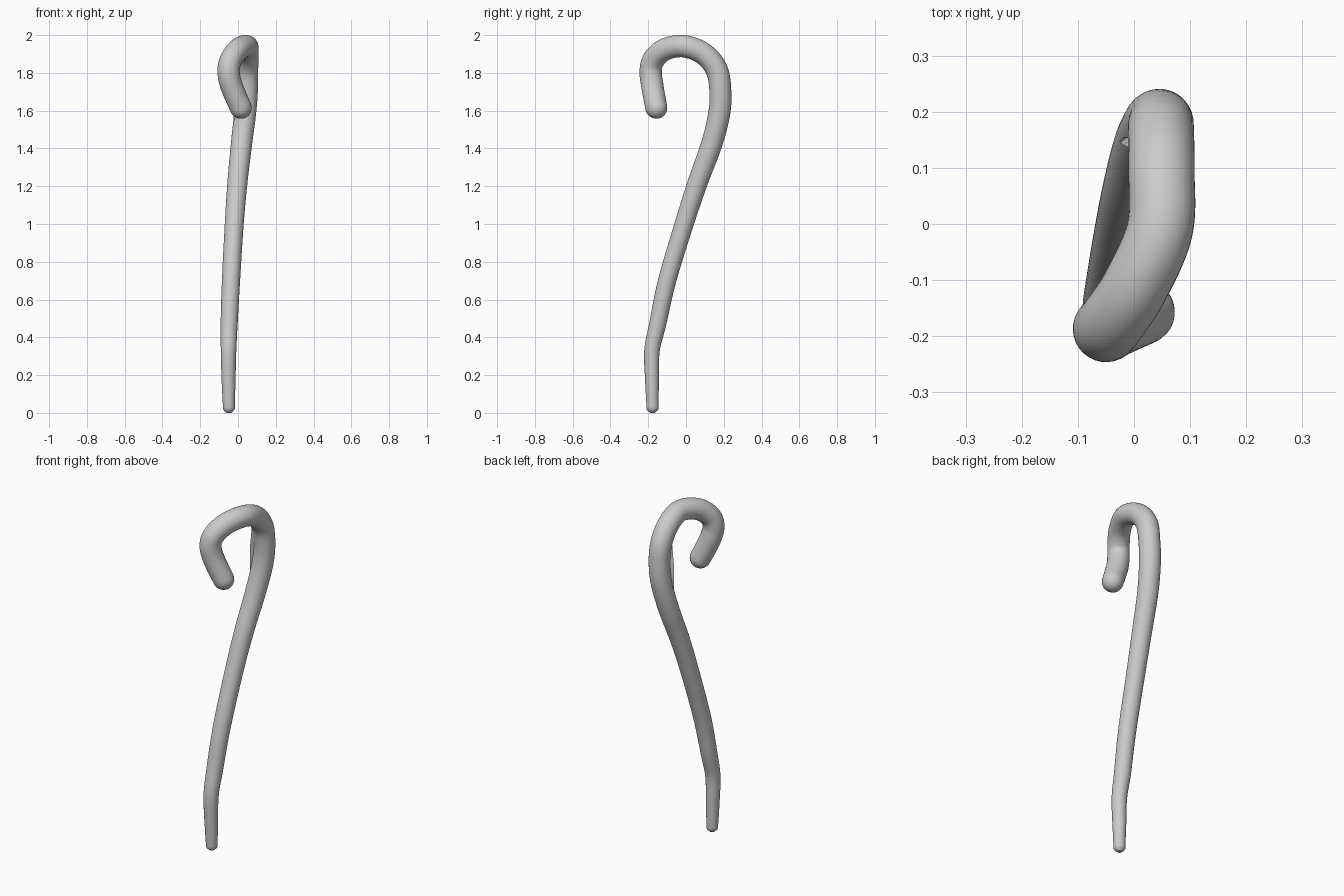
import bpy, bmesh, math
from mathutils import Vector

if "Cube" in bpy.data.objects:
    bpy.data.objects.remove(bpy.data.objects["Cube"])

SIDES, STEPS = 32, 8
# centre line control points: x, y, z, radius
PATH = [(-.048, -.177, .02, .031), (-.05, -.18, .18, .037), (-.05, -.18, .33, .041),
        (-.047, -.15, .47, .045), (-.037, -.10, .70, .048), (-.02, -.01, 1.0, .05),
        (-.003, .062, 1.22, .053), (.018, .135, 1.42, .056), (.037, .175, 1.58, .058),
        (.047, .182, 1.70, .058), (.048, .163, 1.815, .059), (.049, .095, 1.90, .059),
        (.046, -.01, 1.941, .059), (.003, -.11, 1.925, .059), (-.036, -.17, 1.872, .059),
        (-.05, -.187, 1.81, .059), (-.034, -.178, 1.73, .059), (.015, -.157, 1.615, .058)]
pts = [Vector(p) for p in PATH]


def smooth_path():
    out = []
    for i in range(len(pts) - 1):
        p0, p1, p2 = pts[max(i - 1, 0)], pts[i], pts[i + 1]
        p3 = pts[min(i + 2, len(pts) - 1)]
        for s in range(STEPS):
            t = s / STEPS
            out.append(.5 * (2 * p1 + (p2 - p0) * t + (2 * p0 - 5 * p1 + 4 * p2 - p3) * t * t
                             + (3 * p1 - p0 - 3 * p2 + p3) * t ** 3))
    return out + [pts[-1]]


def finish(name, bm):
    bmesh.ops.recalc_face_normals(bm, faces=bm.faces)
    me = bpy.data.meshes.new(name)
    bm.to_mesh(me)
    bm.free()
    ob = bpy.data.objects.new(name, me)
    bpy.context.collection.objects.link(ob)
    for o in bpy.context.selected_objects:
        o.select_set(False)
    ob.select_set(True)
    bpy.context.view_layer.objects.active = ob
    bpy.ops.object.shade_smooth_by_angle(angle=math.radians(40))


# rings carried along the path without twisting: centre, tangent, side, radius
samples = smooth_path()
rings, side = [], Vector((1, 0, 0))
for i, s in enumerate(samples):
    tan = (samples[min(i + 1, len(samples) - 1)].xyz - samples[max(i - 1, 0)].xyz).normalized()
    side = (side - tan * side.dot(tan)).normalized()
    rings.append((s.xyz, tan, side, s.w))


def tube(name, part, cap_start=False, cap_end=False):
    bm = bmesh.new()
    loops = []
    for c, tan, u, r in part:
        v = tan.cross(u)
        loops.append([bm.verts.new(c + r * (u * math.cos(a) + v * math.sin(a)))
                      for a in (2 * math.pi * k / SIDES for k in range(SIDES))])
    for a, b in zip(loops, loops[1:]):
        for k in range(SIDES):
            n = (k + 1) % SIDES
            bm.faces.new((a[k], a[n], b[n], b[k]))
    if cap_start:
        bm.faces.new(loops[0])
    if cap_end:
        bm.faces.new(loops[-1])
    finish(name, bm)


# blunt ferrule at the foot and rounded knob at the hook end
c, t, u, r = rings[0]
foot = [(c - t * .02, t, u, .012), (c - t * .008, t, u, .026)]
c, t, u, r = rings[-1]
knob = [(c + t * r * math.sin(a), t, u, r * math.cos(a))
        for a in (math.radians(d) for d in (15, 30, 45, 60, 75, 87))]

mid, top, end = 5 * STEPS, 10 * STEPS, 15 * STEPS
tube("lower_shaft", foot + rings[:mid + 1], cap_start=True)
tube("upper_shaft", rings[mid:top + 1])
tube("hook_arch", rings[top:end + 1])
tube("hook_end", rings[end:] + knob, cap_end=True)

# slim web on the inner side of the upper shaft
bm = bmesh.new()
sections = []
for z, x, y, cx, cy in ((1.40, .01, .12, .018, .125), (1.58, -.026, .148, .037, .175),
                        (1.70, -.018, .14, .047, .182), (1.86, .005, .13, .048, .135)):
    sections.append([bm.verts.new(p) for p in
                     ((x, y, z), (cx, cy - .03, z), (cx, cy + .02, z))])
for a, b in zip(sections, sections[1:]):
    for k in range(3):
        n = (k + 1) % 3
        bm.faces.new((a[k], a[n], b[n], b[k]))
bm.faces.new(sections[0])
bm.faces.new(sections[-1])
finish("inner_web", bm)
